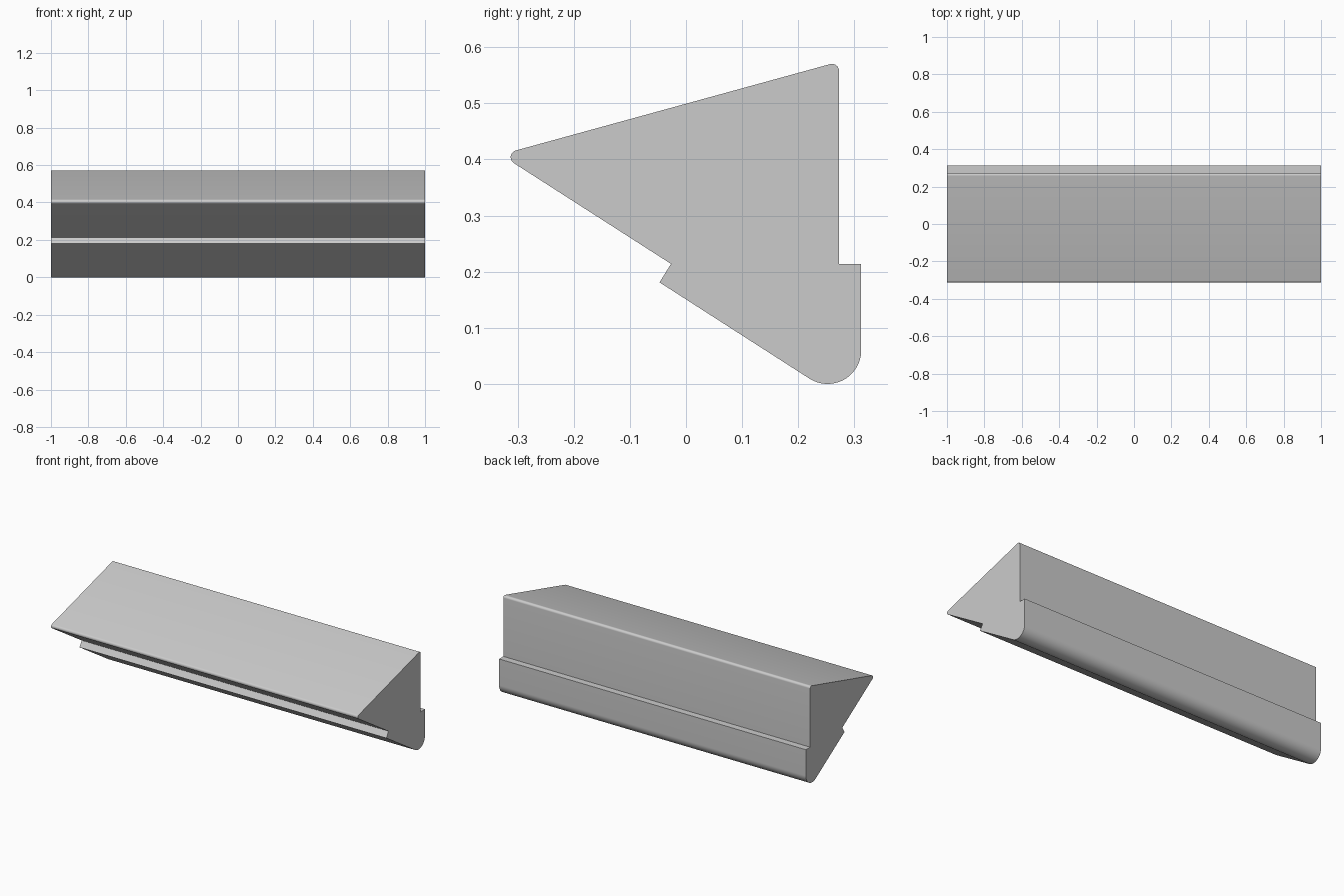
import bpy
import bmesh
from math import cos, sin, radians

default = bpy.data.objects.get("Cube")
if default:
    bpy.data.objects.remove(default, do_unlink=True)

HALF_LENGTH = 1.0


def arc(cy, cz, radius, start, end, steps):
    """Points along an arc in the side plane, angles in degrees."""
    angles = [radians(start + (end - start) * i / steps) for i in range(steps + 1)]
    return [(cy + radius * cos(a), cz + radius * sin(a)) for a in angles]


# Side profile: rounded nose, front notch, round foot, back ledge, rounded top edge
profile = arc(-0.3, 0.404, 0.0125, 105.4, 237.3, 12)
profile += [(-0.0267, 0.2139), (-0.0472, 0.181)]
profile += arc(0.2523, 0.06, 0.06, 237.3, 360, 24)
profile += [(0.3123, 0.2139), (0.2727, 0.2139)]
profile += arc(0.2602, 0.5579, 0.0125, 0, 105.4, 10)

# Extrude the profile along the length
bm = bmesh.new()
end_cap = bm.faces.new([bm.verts.new((-HALF_LENGTH, y, z)) for y, z in profile])
result = bmesh.ops.extrude_face_region(bm, geom=[end_cap], use_keep_orig=True)
moved = [v for v in result["geom"] if isinstance(v, bmesh.types.BMVert)]
bmesh.ops.translate(bm, vec=(2 * HALF_LENGTH, 0, 0), verts=moved)
bmesh.ops.recalc_face_normals(bm, faces=bm.faces)
mesh = bpy.data.meshes.new("wedge_rail")
bm.to_mesh(mesh)
bm.free()

rail = bpy.data.objects.new("wedge_rail", mesh)
bpy.context.collection.objects.link(rail)

# Plain grey material
grey = bpy.data.materials.new("light_grey")
grey.use_nodes = True
colour = (0.6, 0.6, 0.6, 1)
grey.diffuse_color = colour
grey.node_tree.nodes["Principled BSDF"].inputs["Base Color"].default_value = colour
mesh.materials.append(grey)

# Smooth the rounded edges, keep the corners sharp
bpy.ops.object.select_all(action="DESELECT")
rail.select_set(True)
bpy.context.view_layer.objects.active = rail
bpy.ops.object.shade_smooth_by_angle(angle=radians(25))
